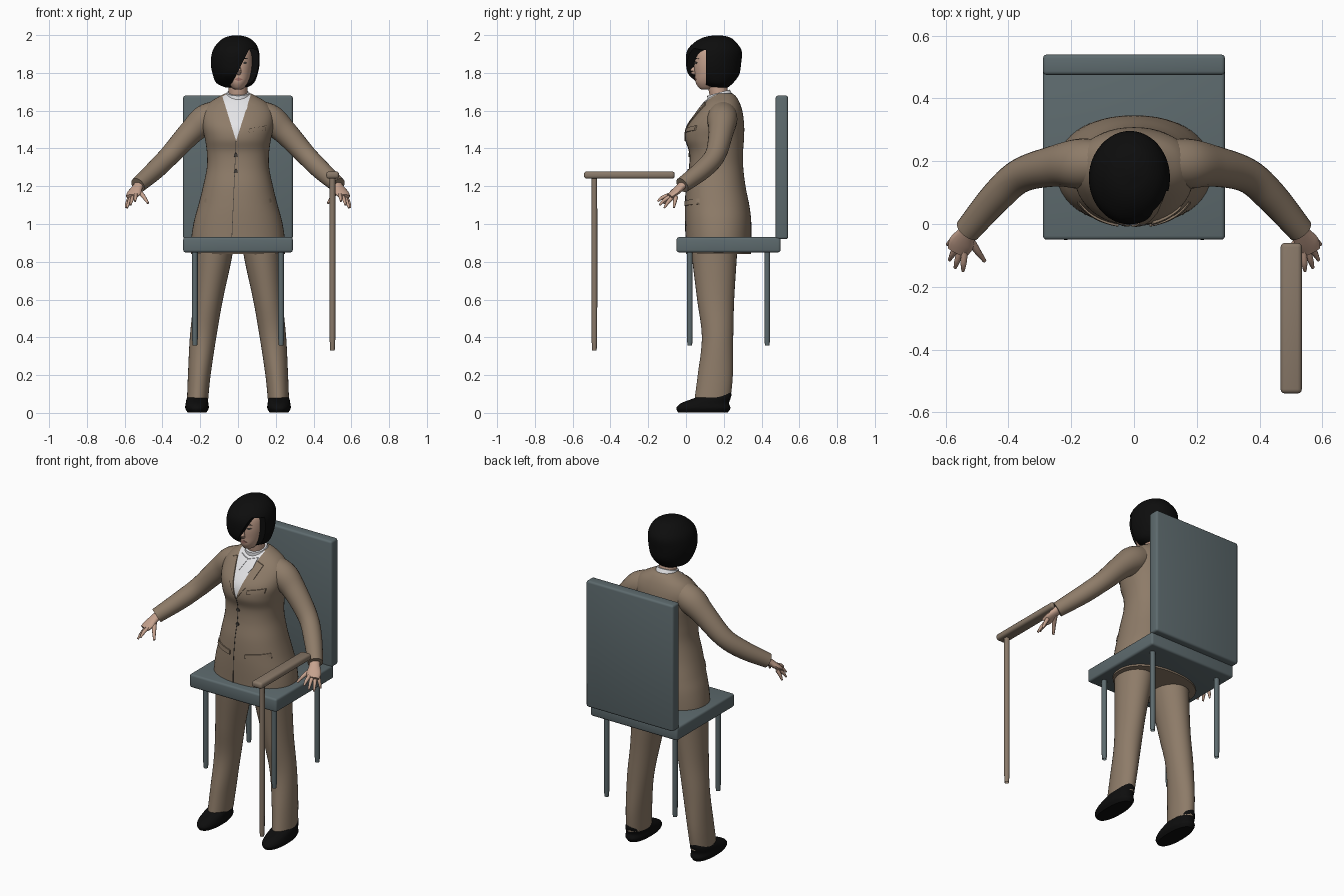
import bpy, bmesh
from math import sin, cos, pi, radians
from mathutils import Vector
from mathutils.bvhtree import BVHTree

cube = bpy.data.objects.get("Cube")
if cube:
    bpy.data.objects.remove(cube, do_unlink=True)


def material(name, *rgb):
    m = bpy.data.materials.new(name)
    m.use_nodes = True
    m.diffuse_color = (*rgb, 1)
    m.node_tree.nodes["Principled BSDF"].inputs["Base Color"].default_value = (*rgb, 1)
    return m


TAN = material("tan suit", .27, .2, .14)
WOOD = material("brown wood", .25, .19, .14)
SLATE = material("slate chair", .11, .145, .155)
BLACK = material("black", .004, .004, .004)
SKIN = material("skin", .56, .36, .27)
WHITE = material("white shirt", .8, .8, .82)
DARK = material("dark trim", .05, .045, .04)
LIPS = material("lips", .36, .17, .14)


def finish(name, bm, mat, angle=40):
    bmesh.ops.recalc_face_normals(bm, faces=bm.faces)
    me = bpy.data.meshes.new(name)
    bm.to_mesh(me)
    bm.free()
    me.materials.append(mat)
    me.shade_smooth()
    me.set_sharp_from_angle(angle=radians(angle))
    ob = bpy.data.objects.new(name, me)
    bpy.context.collection.objects.link(ob)
    return ob


def spline(pts, steps):
    """Smooth interpolation through sections of any length."""
    out = []
    for i in range(len(pts) - 1):
        a, b, c, d = (Vector(pts[max(0, min(len(pts) - 1, i + k))]) for k in (-1, 0, 1, 2))
        for k in range(steps):
            t = k / steps
            out.append(b + (c - a) * t / 2 + (a * 2 - b * 5 + c * 4 - d) * t * t / 2
                       + (b * 3 - a - c * 3 + d) * t ** 3 / 2)
    return out + [Vector(pts[-1])]


def loft(name, sections, mat, flat=True, side=1, sides=32, steps=6, power=2):
    """Skin elliptical sections (x, y, z, rx, ry): level rings, or rings across the path."""
    secs = spline(sections, steps)
    bm = bmesh.new()
    rings = []
    for i, s in enumerate(secs):
        u, v = Vector((1, 0, 0)), Vector((0, 1, 0))
        if not flat:
            t = (Vector(secs[min(i + 1, len(secs) - 1)][:3]) - Vector(secs[max(i - 1, 0)][:3])).normalized()
            u = t.cross(Vector((0, 0, 1))).normalized()
            v = t.cross(u)
        ring = []
        for k in range(sides):
            a = 2 * pi * k / sides
            c, d = (abs(f) ** (2 / power) * (1 if f > 0 else -1) for f in (cos(a), sin(a)))
            p = Vector(s[:3]) + u * c * s[3] + v * d * s[4]
            ring.append(bm.verts.new((p.x * side, p.y, p.z)))
        rings.append(ring)
    for a, b in zip(rings, rings[1:]):
        for k in range(sides):
            j = (k + 1) % sides
            bm.faces.new((a[k], a[j], b[j], b[k]))
    bm.faces.new(rings[0])
    bm.faces.new(rings[-1])
    return finish(name, bm, mat)


def tube(name, path, mat, side=1, sides=16, **kw):
    return loft(name, [(*p, p[-1]) if len(p) == 4 else p for p in path], mat, False, side, sides, **kw)


def box(name, lo, hi, mat, bevel=.012):
    bm = bmesh.new()
    bmesh.ops.create_cube(bm, size=1)
    for v in bm.verts:
        v.co = [(a + b) / 2 + c * (b - a) for a, b, c in zip(lo, hi, v.co)]
    bmesh.ops.bevel(bm, geom=bm.edges[:], offset=bevel, segments=3, profile=.5, affect='EDGES')
    return finish(name, bm, mat, 30)


def rod(name, x, y, z0, z1, mat, r=.015):
    return loft(name, [(x, y, z0, r * .6, r * .6), (x, y, z0 + .01, r, r), (x, y, z1, r, r)],
                mat, sides=16, steps=2)


def tree(ob):
    return BVHTree.FromPolygons([v.co for v in ob.data.vertices], [p.vertices for p in ob.data.polygons])


def front_y(bvh, x, z):
    hit = bvh.ray_cast(Vector((x, -1, z)), Vector((0, 1, 0)))[0]
    return hit.y if hit else .15


def patch(name, bvh, corners, mat, lift=.004, n=8):
    """Thin plate laid on the front of a surface; four (x, z) corners."""
    a, b, c, d = map(Vector, corners)
    bm = bmesh.new()
    grid = []
    for i in range(n + 1):
        row = []
        for j in range(n + 1):
            p = a.lerp(b, i / n).lerp(d.lerp(c, i / n), j / n)
            row.append(bm.verts.new((p.x, front_y(bvh, *p) - lift, p.y)))
        grid.append(row)
    for r, q in zip(grid, grid[1:]):
        for j in range(n):
            bm.faces.new((r[j], r[j + 1], q[j + 1], q[j]))
    ext = bmesh.ops.extrude_face_region(bm, geom=bm.faces[:])
    for v in ext["geom"]:
        if isinstance(v, bmesh.types.BMVert):
            v.co.y += lift + .003
    return finish(name, bm, mat)


# Chair and side rail
box("seat", (-.29, -.05, .85), (.29, .5, .93), SLATE)
box("backrest", (-.29, .475, .92), (.29, .54, 1.68), SLATE)
for x, s in ((.228, "left"), (-.228, "right")):
    rod(s + "_front_chair_leg", x, .02, .38, .86, SLATE)
    rod(s + "_back_chair_leg", x, .43, .38, .86, SLATE)
box("side_rail", (.467, -.54, 1.24), (.535, -.06, 1.278), WOOD, .014)
rod("side_rail_post", .5, -.485, .38, 1.25, WOOD)

# Jacket body
jacket = loft("jacket", [
    (0, .172, .84, .25, .172), (0, .172, .93, .247, .174), (0, .17, 1.02, .232, .175),
    (0, .165, 1.1, .21, .17), (0, .158, 1.2, .185, .157), (0, .16, 1.3, .165, .143),
    (0, .16, 1.38, .165, .142), (0, .152, 1.45, .175, .155), (0, .158, 1.52, .19, .15),
    (0, .178, 1.59, .19, .122), (0, .19, 1.64, .155, .095), (0, .197, 1.675, .1, .068),
    (0, .197, 1.69, .07, .05)], TAN, sides=48, power=2.2)

# Shirt front: cut a V into the jacket and recolour it
apex = Vector((-.01, 0, 1.44))
normals = [Vector((.22, 0, .068)), Vector((-.22, 0, .07))]
bm = bmesh.new()
bm.from_mesh(jacket.data)
for n in normals:
    faces = [f for f in bm.faces if f.calc_center_median().y < .16 and f.calc_center_median().z > 1.38]
    geom = faces + list({e for f in faces for e in f.edges}) + list({v for f in faces for v in f.verts})
    bmesh.ops.bisect_plane(bm, geom=geom, plane_co=apex, plane_no=n)
for f in bm.faces:
    c = f.calc_center_median()
    if c.y < .16 and all((c - apex).dot(n) > 0 for n in normals):
        f.material_index = 1
bm.to_mesh(jacket.data)
bm.free()
jacket.data.materials.append(WHITE)
body = tree(jacket)

# Jacket details
patch("right_lapel", body, [(-.012, 1.44), (-.075, 1.645), (-.11, 1.63), (-.085, 1.56)], TAN, .006)
patch("left_lapel", body, [(-.008, 1.44), (.06, 1.645), (.1, 1.63), (.075, 1.56)], TAN, .006)
patch("jacket_opening", body, [(-.034, .93), (-.012, 1.44), (-.009, 1.44), (-.031, .93)], DARK, .002, 24)
patch("breast_pocket", body, [(.055, 1.485), (.06, 1.505), (.15, 1.522), (.145, 1.495)], TAN, .008)
for s, n in ((1, "left"), (-1, "right")):
    patch(n + "_pocket_flap", body, [(.05 * s, 1.095), (.05 * s, 1.12), (.175 * s, 1.135), (.18 * s, 1.105)],
          TAN, .007)
    patch(n + "_shirt_collar", body, [(.0, 1.645), (.055 * s, 1.66), (.048 * s, 1.61), (.03 * s, 1.585)],
          WHITE, .006)
for z, n in ((1.365, "upper"), (1.28, "lower")):
    y = front_y(body, -.012, z)
    tube(n + "_button", [(-.012, y + .005, z, .011), (-.012, y - .006, z, .01)], DARK, steps=1)

# Neck and collar
tube("neck", [(0, .19, 1.63, .05), (0, .172, 1.7, .05), (0, .16, 1.78, .05)], SKIN, sides=24)
tube("shirt_collar", [(0, .19, 1.62, .085, .085), (0, .18, 1.665, .07, .07), (0, .172, 1.695, .06, .062)],
     WHITE, sides=24)

# Limbs, mirrored
for s, n in ((1, "left"), (-1, "right")):
    tube(n + "_sleeve", [(.08, .195, 1.59, .07), (.17, .192, 1.553, .08), (.25, .185, 1.485, .066),
                         (.36, .155, 1.365, .055), (.44, .085, 1.285, .051), (.53, -.02, 1.205, .042)],
         TAN, s, 24)
    tube(n + "_palm", [(.515, .0, 1.22, .028, .022), (.532, -.03, 1.195, .03, .02),
                       (.55, -.062, 1.165, .04, .018), (.562, -.088, 1.145, .034, .013)], SKIN, s)
    tips = {"index": (.545, -.15, 1.12), "middle": (.57, -.14, 1.1),
            "ring": (.588, -.115, 1.085), "little": (.595, -.065, 1.085)}
    for i, (f, tip) in enumerate(tips.items()):
        root = Vector((.54, -.088, 1.155)).lerp(Vector((.572, -.052, 1.145)), i / 3)
        mid = root.lerp(Vector(tip), .6) + Vector((0, 0, .006))
        tube(f"{n}_{f}_finger", [(*root, .011), (*mid, .0095), (*tip, .005)], SKIN, s, 10)
    tube(n + "_thumb", [(.53, -.04, 1.18, .015), (.5, -.085, 1.145, .011), (.476, -.118, 1.11, .006)],
         SKIN, s, 10)
    loft(n + "_trouser_leg", [
        (.125, .15, .95, .1, .125), (.127, .15, .84, .098, .12), (.158, .157, .6, .078, .098),
        (.185, .167, .4, .07, .083), (.205, .155, .2, .06, .093), (.214, .14, .07, .056, .095)],
        TAN, side=s, sides=32)
    loft(n + "_shoe", [
        (.217, .09, .003, .05, .132), (.217, .092, .025, .062, .143), (.217, .1, .05, .06, .128),
        (.216, .135, .075, .056, .1), (.215, .165, .095, .045, .075), (.215, .2, .122, .02, .036)],
        BLACK, side=s, sides=28, power=2.3)

# Head and face
head = loft("head", [
    (0, .105, 1.712, .015, .022), (0, .112, 1.722, .032, .045), (.001, .12, 1.75, .052, .069),
    (.003, .13, 1.79, .066, .083), (.005, .14, 1.85, .074, .098), (.005, .145, 1.91, .07, .095),
    (.005, .15, 1.95, .045, .06)], SKIN)
skull = tree(head)
tube("nose", [(.004, .05, 1.862, .006), (.004, .042, 1.83, .009), (.004, .037, 1.808, .014),
              (.004, .05, 1.797, .01)], SKIN)
patch("mouth", skull, [(-.02, 1.766), (.003, 1.777), (.026, 1.766), (.003, 1.756)], LIPS, .003)
for s, n in ((1, "left"), (-1, "right")):
    c = .003 + .034 * s
    patch(n + "_eye", skull, [(c - .013, 1.852), (c, 1.86), (c + .013, 1.853), (c, 1.846)], DARK, .002)
    patch(n + "_brow", skull, [(c - .018, 1.872), (c, 1.88), (c + .02, 1.874), (c, 1.875)], BLACK, .002)

# Bobbed hair, carved open with a slanted fringe
hair = loft("hair", [
    (-.008, .175, 1.722, .055, .045), (-.015, .16, 1.745, .098, .088), (-.015, .148, 1.79, .118, .133),
    (-.015, .146, 1.85, .129, .146), (-.012, .15, 1.915, .123, .145), (-.008, .155, 1.96, .098, .112),
    (-.008, .163, 1.988, .06, .07), (-.008, .165, 1.999, .012, .014)], BLACK, sides=48)
bm = bmesh.new()
outline = [(-.06, 1.69), (.062, 1.93), (.2, 1.9), (.2, 1.69)]
front, back = ([bm.verts.new((x, y, z)) for x, z in outline] for y in (-.1, .105))
bm.faces.new(front)
bm.faces.new(back)
for k in range(4):
    bm.faces.new((front[k], front[k - 1], back[k - 1], back[k]))
cutter = finish("fringe_cutter", bm, BLACK)
cutter.hide_render = True
mod = hair.modifiers.new("fringe", 'BOOLEAN')
mod.operation, mod.solver, mod.object = 'DIFFERENCE', 'EXACT', cutter
bpy.context.view_layer.update()
carved = bpy.data.meshes.new_from_object(hair.evaluated_get(bpy.context.evaluated_depsgraph_get()))
hair.modifiers.clear()
hair.data = carved
carved.set_sharp_from_angle(angle=radians(40))
bpy.data.objects.remove(cutter, do_unlink=True)
